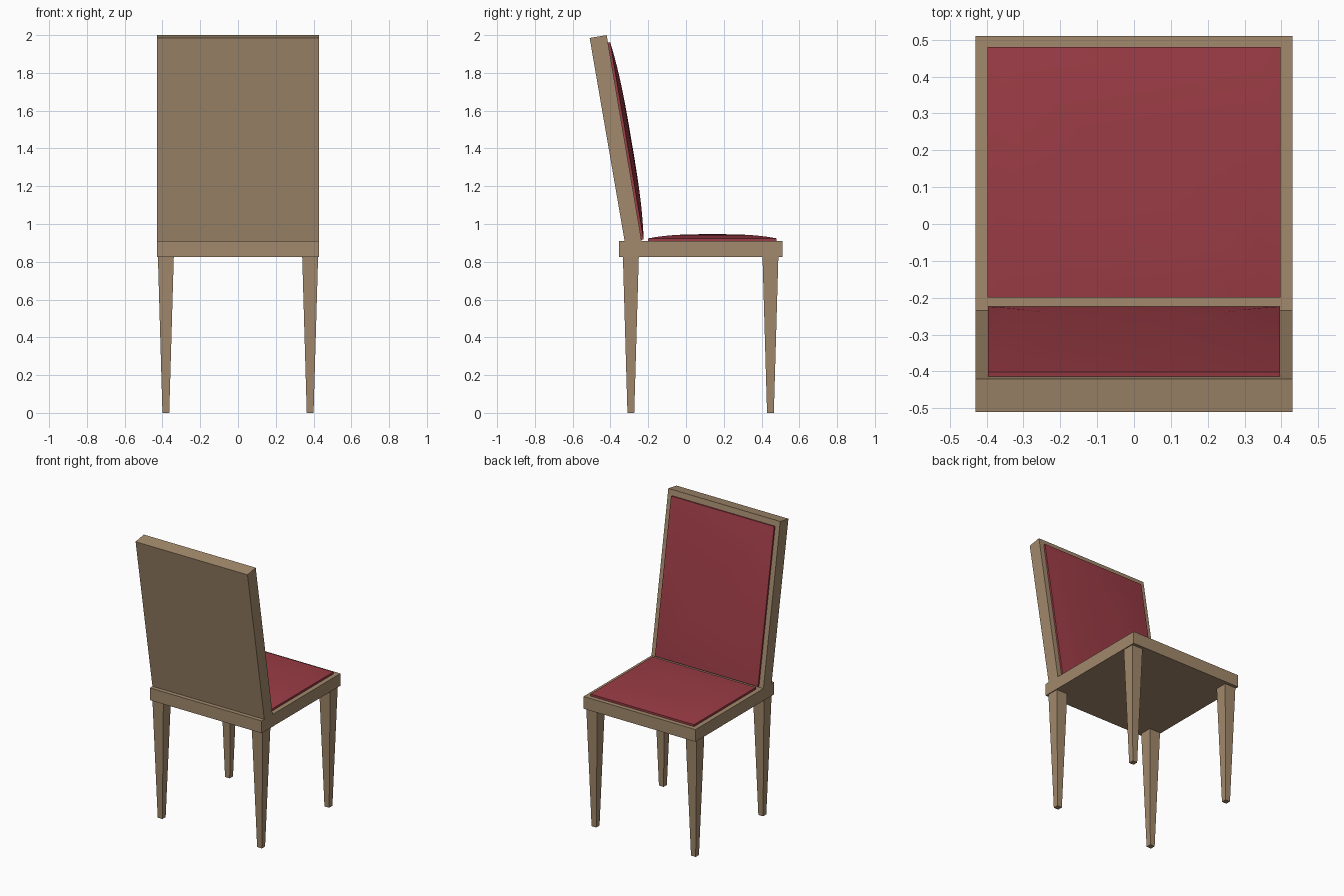
import bpy
import bmesh
import math
from mathutils import Matrix, Vector

cube = bpy.data.objects.get("Cube")
if cube:
    bpy.data.objects.remove(cube)


def material(name, color):
    mat = bpy.data.materials.new(name)
    mat.use_nodes = True
    mat.diffuse_color = color
    mat.node_tree.nodes["Principled BSDF"].inputs["Base Color"].default_value = color
    return mat


wood = material("light wood", (0.36, 0.25, 0.15, 1))
fabric = material("red fabric", (0.33, 0.045, 0.06, 1))


def loft(name, rings, mat, matrix=None):
    """Join equal rings of points with quads and close both ends."""
    bm = bmesh.new()
    loops = [[bm.verts.new(p) for p in ring] for ring in rings]
    for low, high in zip(loops, loops[1:]):
        for i in range(len(low)):
            j = (i + 1) % len(low)
            bm.faces.new((low[i], low[j], high[j], high[i]))
    bm.faces.new(loops[0][::-1])
    bm.faces.new(loops[-1])
    bmesh.ops.recalc_face_normals(bm, faces=bm.faces)
    mesh = bpy.data.meshes.new(name)
    bm.to_mesh(mesh)
    bm.free()
    mesh.materials.append(mat)
    obj = bpy.data.objects.new(name, mesh)
    bpy.context.collection.objects.link(obj)
    if matrix:
        obj.matrix_world = matrix
    return obj


def rect(half_x, half_y, z, cx=0, cy=0):
    return [(cx + sx * half_x, cy + sy * half_y, z)
            for sx, sy in ((-1, -1), (1, -1), (1, 1), (-1, 1))]


def cushion(name, half_x, half_y, edge, height, matrix):
    """Padded panel: short upright edge, then a gentle dome in nested rings."""
    rings = [rect(half_x, half_y, 0)]
    for step in range(8):
        s = 1 - step / 8
        z = edge + (height - edge) * (1 - s ** 3)
        rings.append(rect(half_x * s, half_y * s, z))
    obj = loft(name, rings, fabric, matrix)
    bpy.ops.object.select_all(action='DESELECT')
    bpy.context.view_layer.objects.active = obj
    obj.select_set(True)
    bpy.ops.object.shade_smooth_by_angle(angle=math.radians(30))


# Seat frame
SEAT_TOP = 0.91
loft("seat_frame", [rect(0.43, 0.432, z, 0, 0.078) for z in (0.825, SEAT_TOP)], wood)

# Tapered legs
for side, x in (("right", -0.382), ("left", 0.382)):
    for end, y in (("rear", -0.292), ("front", 0.447)):
        loft(f"{end}_{side}_leg",
             [rect(0.018, 0.018, 0, x, y), rect(0.042, 0.042, 0.825, x, y)], wood)

# Leaning backrest panel
foot, head = Vector((0, -0.235, SEAT_TOP)), Vector((0, -0.42, 2.0))
profile = [(-0.325, SEAT_TOP), foot.yz, head.yz, (-0.51, 1.985)]
loft("backrest_panel", [[(x, y, z) for y, z in profile] for x in (-0.43, 0.43)], wood)

# Seat and backrest padding
cushion("seat_cushion", 0.398, 0.34, 0.014, 0.036,
        Matrix.Translation((0, 0.14, SEAT_TOP)))
up = (head - foot).normalized()
side = Vector((-1, 0, 0))
basis = Matrix((side, up, side.cross(up))).transposed().to_4x4()
center = foot + up * 0.536
cushion("backrest_cushion", 0.396, 0.53, 0.012, 0.036,
        Matrix.Translation(center) @ basis)
